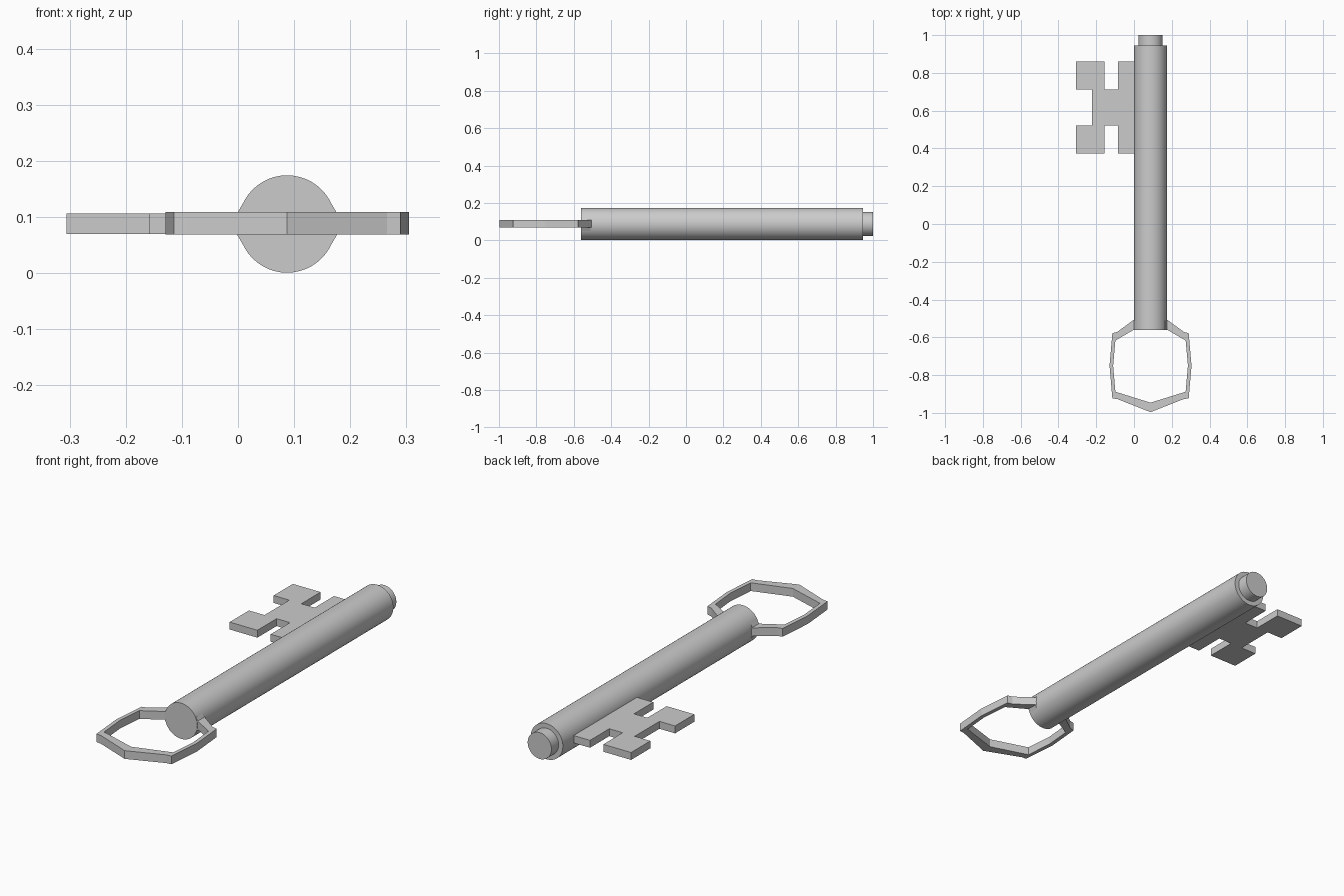
import bpy, bmesh, math
from mathutils import Vector

if "Cube" in bpy.data.objects:
    bpy.data.objects.remove(bpy.data.objects["Cube"])

CX, CZ = 0.0875, 0.0875   # shaft axis


def prism(name, points, step):
    """Extrude a flat outline (list of 3D points) by the vector step."""
    bm = bmesh.new()
    face = bm.faces.new([bm.verts.new(p) for p in points])
    ext = bmesh.ops.extrude_face_region(bm, geom=[face], use_keep_orig=True)
    moved = [v for v in ext["geom"] if isinstance(v, bmesh.types.BMVert)]
    bmesh.ops.translate(bm, verts=moved, vec=Vector(step))
    bmesh.ops.recalc_face_normals(bm, faces=bm.faces)
    mesh = bpy.data.meshes.new(name)
    bm.to_mesh(mesh)
    bm.free()
    obj = bpy.data.objects.new(name, mesh)
    bpy.context.collection.objects.link(obj)
    return obj


def rod(name, radius, y0, y1):
    """Smooth cylinder lying along y on the shaft axis."""
    bpy.ops.mesh.primitive_cylinder_add(
        vertices=48, radius=radius, depth=y1 - y0,
        location=(CX, (y0 + y1) / 2, CZ), rotation=(math.pi / 2, 0, 0))
    bpy.context.object.name = name
    bpy.ops.object.shade_smooth_by_angle(angle=math.radians(30))


# Shaft and stepped tip
rod("shaft", 0.0868, -0.562, 0.945)
rod("tip", 0.064, 0.94, 1.0)

# Bow: half outline (offset from axis, y), mirrored to an open loop
outer = [(0.078, -0.5), (0.0885, -0.507), (0.176, -0.571), (0.202, -0.578),
         (0.217, -0.75), (0.202, -0.924), (0.178, -0.926), (0, -0.996)]
inner = [(0, -0.946), (0.186, -0.888), (0.198, -0.75), (0.186, -0.617),
         (0.0885, -0.56), (0.078, -0.555)]
half = outer + inner
for side, s in (("left", -1), ("right", 1)):
    prism("bow_" + side, [(CX + s * x, y, 0.069) for x, y in half], (0, 0, 0.04))
    # Small flare where the bow meets the shaft
    flare = [(0.07, -0.04), (0.078, -0.038), (0.0885, -0.02),
             (0.0885, 0.02), (0.078, 0.038), (0.07, 0.04)]
    prism("bow_root_" + side, [(CX + s * x, -0.56, CZ + z) for x, z in flare],
          (0, 0.05, 0))

# Bit: half profile mirrored about its middle line
MID = 0.616
bit = [(0.03, 0.243), (-0.085, 0.243), (-0.085, 0.095), (-0.157, 0.095),
       (-0.157, 0.243), (-0.306, 0.243), (-0.306, 0.095), (-0.222, 0.095)]
loop = [(x, MID + d) for x, d in bit] + [(x, MID - d) for x, d in reversed(bit)]
prism("bit", [(x, y, 0.07) for x, y in loop], (0, 0, 0.036))
